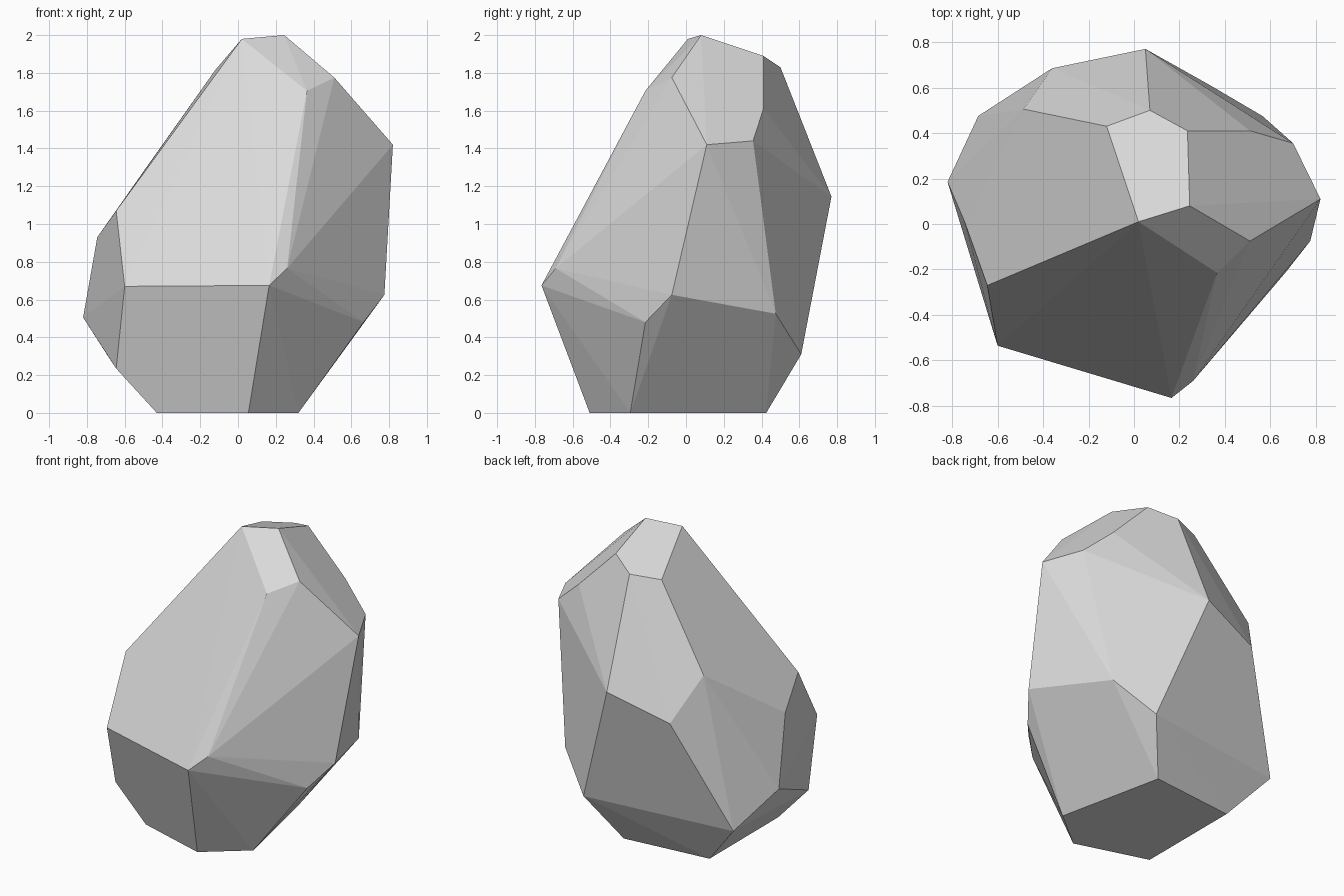
import bpy
import bmesh
from math import radians

# Remove only the default cube
default_cube = bpy.data.objects.get("Cube")
if default_cube is not None:
    bpy.data.objects.remove(default_cube, do_unlink=True)

# Corner points of the chipped boulder, grouped by level
crown = [(0.02, 0.01, 1.98), (0.245, 0.08, 2.0), (0.235, 0.41, 1.89),
         (0.07, 0.5, 1.83), (-0.12, 0.43, 1.816)]
shoulder = [(0.365, -0.215, 1.705), (0.51, -0.075, 1.775), (0.51, 0.41, 1.61),
            (0.7, 0.355, 1.44), (0.82, 0.11, 1.42), (-0.485, 0.505, 1.3)]
waist = [(-0.645, -0.27, 1.07), (-0.745, 0.01, 0.93),
         (-0.36, 0.685, 1.01), (0.05, 0.77, 1.145)]
belly = [(0.26, -0.69, 0.765), (0.165, -0.765, 0.675), (-0.6, -0.535, 0.67),
         (0.775, -0.075, 0.625), (0.565, 0.475, 0.525),
         (0.665, -0.215, 0.48), (-0.82, 0.185, 0.505)]
undercut = [(-0.645, -0.38, 0.235), (-0.685, 0.475, 0.295), (0.335, 0.61, 0.31)]
foot = [(0.055, -0.51, 0), (0.32, -0.295, 0), (0.165, 0.425, 0),
        (-0.43, 0.364, 0), (-0.43, -0.364, 0)]


def make_material(name, grey):
    """One flat colour for viewport and render."""
    material = bpy.data.materials.new(name)
    material.use_nodes = True
    colour = (grey, grey, grey, 1)
    material.diffuse_color = colour
    shader = next(n for n in material.node_tree.nodes if n.type == 'BSDF_PRINCIPLED')
    shader.inputs["Base Color"].default_value = colour
    return material


def make_faceted_solid(name, levels, material):
    """Wrap the corner points in a convex shell with broad flat facets."""
    bm = bmesh.new()
    for level in levels:
        for corner in level:
            bm.verts.new(corner)
    bmesh.ops.convex_hull(bm, input=list(bm.verts))
    loose = [v for v in bm.verts if not v.link_faces]
    bmesh.ops.delete(bm, geom=loose, context='VERTS')

    # Merge the triangles that lie on the same broad facet
    bmesh.ops.dissolve_limit(bm, angle_limit=radians(2.5),
                             verts=list(bm.verts), edges=list(bm.edges))
    bmesh.ops.recalc_face_normals(bm, faces=list(bm.faces))
    for face in bm.faces:
        face.smooth = False

    mesh = bpy.data.meshes.new(name)
    bm.to_mesh(mesh)
    bm.free()
    mesh.materials.append(material)
    solid = bpy.data.objects.new(name, mesh)
    bpy.context.collection.objects.link(solid)
    return solid


# The boulder
stone_grey = make_material("stone_grey", 0.7)
make_faceted_solid("boulder", [crown, shoulder, waist, belly, undercut, foot], stone_grey)
